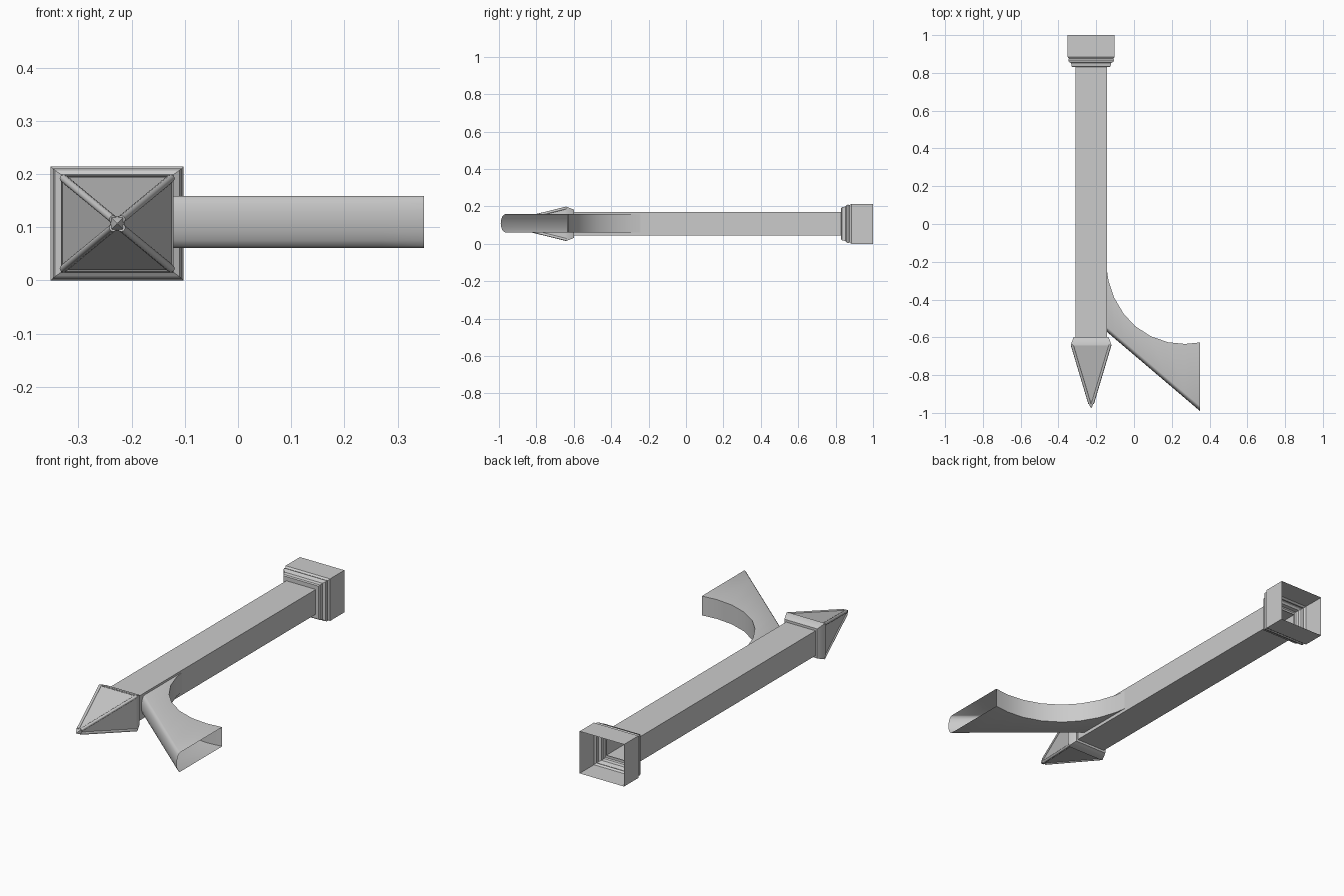
import bpy, math
from mathutils import Vector

cube = bpy.data.objects.get("Cube")
if cube:
    bpy.data.objects.remove(cube)

stone = bpy.data.materials.new("light_grey")
stone.use_nodes = True
grey = (0.6, 0.6, 0.6, 1)
stone.diffuse_color = grey
stone.node_tree.nodes["Principled BSDF"].inputs["Base Color"].default_value = grey

CX, CZ = -0.227, 0.107  # axis of the post


def make(name, verts, faces, angle=30):
    mesh = bpy.data.meshes.new(name)
    mesh.from_pydata(verts, [], faces)
    mesh.materials.append(stone)
    obj = bpy.data.objects.new(name, mesh)
    bpy.context.collection.objects.link(obj)
    bpy.ops.object.select_all(action='DESELECT')
    obj.select_set(True)
    bpy.context.view_layer.objects.active = obj
    bpy.ops.object.mode_set(mode='EDIT')
    bpy.ops.mesh.select_all(action='SELECT')
    bpy.ops.mesh.normals_make_consistent(inside=False)
    bpy.ops.object.mode_set(mode='OBJECT')
    bpy.ops.object.shade_smooth_by_angle(angle=math.radians(angle))
    return obj


def loft(name, rings):
    """Open rectangular tube through rings of (y, half width, half height)."""
    verts = [(CX + sx * hx, y, CZ + sz * hz) for y, hx, hz in rings
             for sx, sz in ((-1, -1), (1, -1), (1, 1), (-1, 1))]
    faces = [(4 * r + i, 4 * r + 4 + i, 4 * r + 4 + (i + 1) % 4, 4 * r + (i + 1) % 4)
             for r in range(len(rings) - 1) for i in range(4)]
    return make(name, verts, faces)


# Hollow shaft
loft("shaft", [(0.845, 0.083, 0.063), (-0.61, 0.083, 0.063)])

# Hollow moulded base
loft("base", [(1.0, 0.125, 0.107), (0.885, 0.125, 0.107), (0.875, 0.118, 0.1),
              (0.867, 0.121, 0.103), (0.858, 0.117, 0.1), (0.852, 0.106, 0.092),
              (0.835, 0.103, 0.089), (0.83, 0.098, 0.084), (0.83, 0.083, 0.063)])

# Flared collar and pyramid cap
loft("cap_collar", [(-0.598, 0.083, 0.063), (-0.598, 0.092, 0.075), (-0.61, 0.097, 0.08),
                    (-0.635, 0.106, 0.09), (-0.643, 0.106, 0.09)])
loft("cap_pyramid", [(-0.64, 0.103, 0.087), (-0.95, 0.01, 0.01)])
loft("cap_finial", [(-0.935, 0.011, 0.011), (-0.94, 0.014, 0.014),
                    (-0.965, 0.007, 0.007), (-0.975, 0.0005, 0.0005)])

# Ridge rolls along the four pyramid corners
for sx, side in ((-1, "right"), (1, "left")):
    for sz, level in ((-1, "lower"), (1, "upper")):
        a = Vector((CX + sx * 0.101, -0.638, CZ + sz * 0.085))
        b = Vector((CX + sx * 0.008, -0.95, CZ + sz * 0.008))
        turn = (b - a).to_track_quat('Z', 'Y')
        verts = [p + turn @ Vector((0.0075 * math.cos(k * math.pi / 4),
                                    0.0075 * math.sin(k * math.pi / 4), 0))
                 for p in (a, b) for k in range(8)]
        faces = [(k, (k + 1) % 8, 8 + (k + 1) % 8, 8 + k) for k in range(8)]
        faces += [tuple(range(8)), tuple(range(8, 16))]
        make(f"cap_ridge_{level}_{side}", verts, faces, 50)

# Curved hollow bracket: sections run from the post to the open outer end
curve = [(-0.146, -0.23), (-0.135, -0.30), (-0.105, -0.39), (-0.055, -0.475),
         (0.005, -0.54), (0.09, -0.595), (0.18, -0.626), (0.27, -0.635), (0.35, -0.627)]
BZ, BH, ROUND, STEPS = 0.11, 0.049, 0.026, 8
verts = []
for x, y in curve:
    low = -0.543 - (x + 0.146) * 0.85
    verts += [(x, y, BZ - BH), (x, y, BZ + BH)]
    for k in range(STEPS + 1):
        t = math.pi * k / STEPS
        verts.append((x, low - ROUND * math.sin(t), BZ + BH * math.cos(t)))
n = STEPS + 3
faces = [(n * s + i, n * s + (i + 1) % n, n * (s + 1) + (i + 1) % n, n * (s + 1) + i)
         for s in range(len(curve) - 1) for i in range(n)]
make("bracket", verts, faces, 40)
